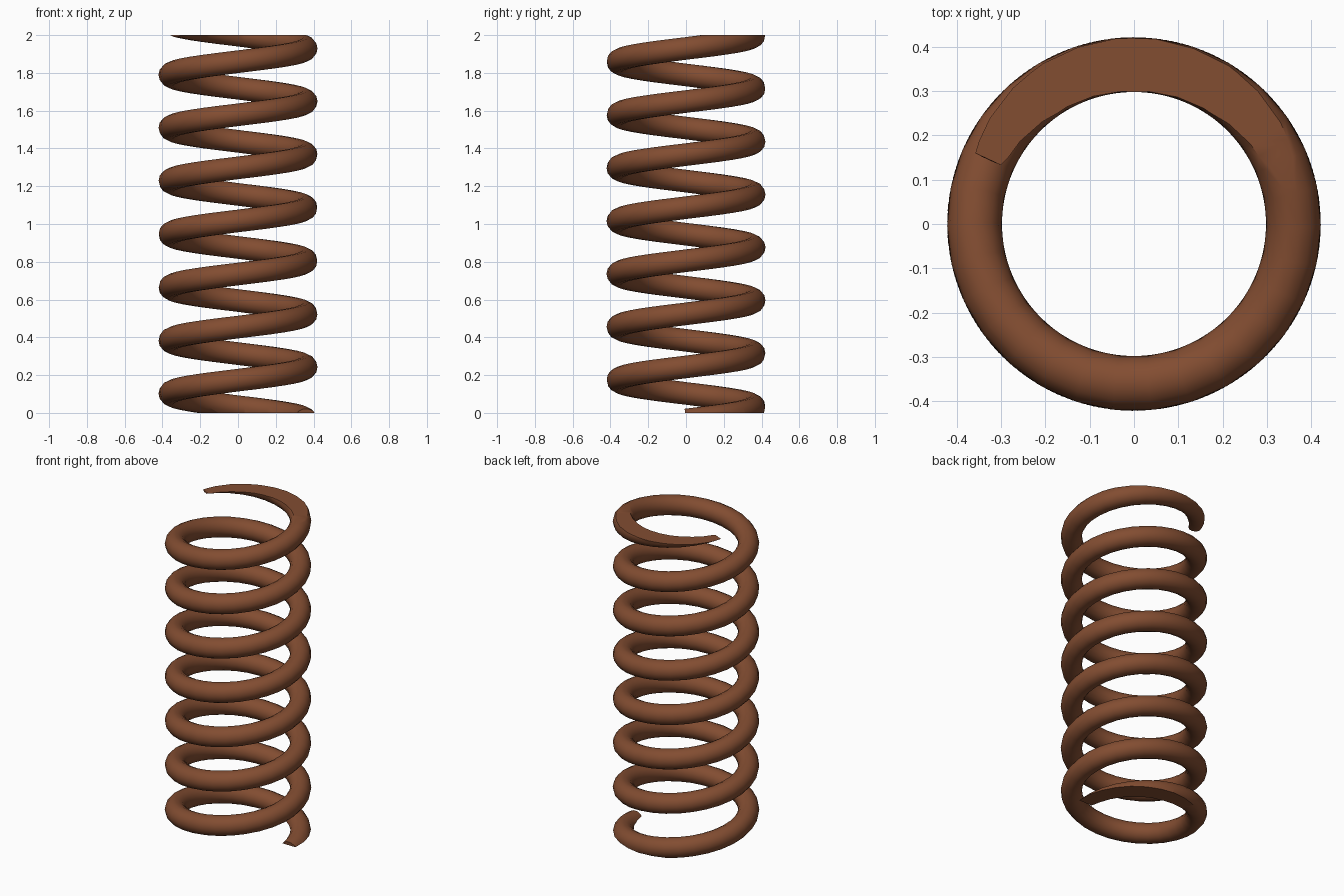
import bpy, bmesh, math
from mathutils import Vector

if "Cube" in bpy.data.objects:
    bpy.data.objects.remove(bpy.data.objects["Cube"])

COIL_R, WIRE_R, PITCH = 0.36, 0.061, 0.281   # coil radius, wire radius, rise per turn
START_Z, HEIGHT = -0.0375, 2.0
END = math.radians(7 * 360 + 155)            # total swept angle
STEPS, SIDES = 224, 14

bm = bmesh.new()

# wire swept along a rising helix
rings = []
for i in range(STEPS + 1):
    t = END * i / STEPS
    radial = Vector((math.cos(t), math.sin(t), 0))
    tangent = Vector((-math.sin(t) * COIL_R, math.cos(t) * COIL_R, PITCH / math.tau)).normalized()
    up = radial.cross(tangent)
    centre = radial * COIL_R + Vector((0, 0, START_Z + PITCH * t / math.tau))
    ring = []
    for j in range(SIDES):
        a = math.tau * j / SIDES
        ring.append(bm.verts.new(centre + WIRE_R * (math.cos(a) * radial + math.sin(a) * up)))
    rings.append(ring)
for r0, r1 in zip(rings, rings[1:]):
    for j in range(SIDES):
        k = (j + 1) % SIDES
        bm.faces.new((r0[j], r0[k], r1[k], r1[j]))

# blunt wire ends
bm.faces.new(rings[0][::-1])
bm.faces.new(rings[-1])

# ground-flat bottom and top
for z, direction in ((0.0, -1), (HEIGHT, 1)):
    cut = bmesh.ops.bisect_plane(bm, geom=bm.verts[:] + bm.edges[:] + bm.faces[:],
                                 plane_co=(0, 0, z), plane_no=(0, 0, direction),
                                 clear_outer=True)
    edges = [e for e in cut["geom_cut"] if isinstance(e, bmesh.types.BMEdge)]
    bmesh.ops.triangle_fill(bm, edges=edges, use_beauty=True, normal=(0, 0, direction))
bmesh.ops.recalc_face_normals(bm, faces=bm.faces[:])

mesh = bpy.data.meshes.new("coil_spring")
bm.to_mesh(mesh)
bm.free()
spring = bpy.data.objects.new("coil_spring", mesh)
bpy.context.collection.objects.link(spring)

# rusty brown metal
brown = bpy.data.materials.new("rusty_brown")
brown.diffuse_color = (0.225, 0.074, 0.031, 1)
brown.use_nodes = True
brown.node_tree.nodes["Principled BSDF"].inputs["Base Color"].default_value = brown.diffuse_color
mesh.materials.append(brown)

bpy.context.view_layer.objects.active = spring
spring.select_set(True)
bpy.ops.object.shade_smooth_by_angle(angle=math.radians(35))
